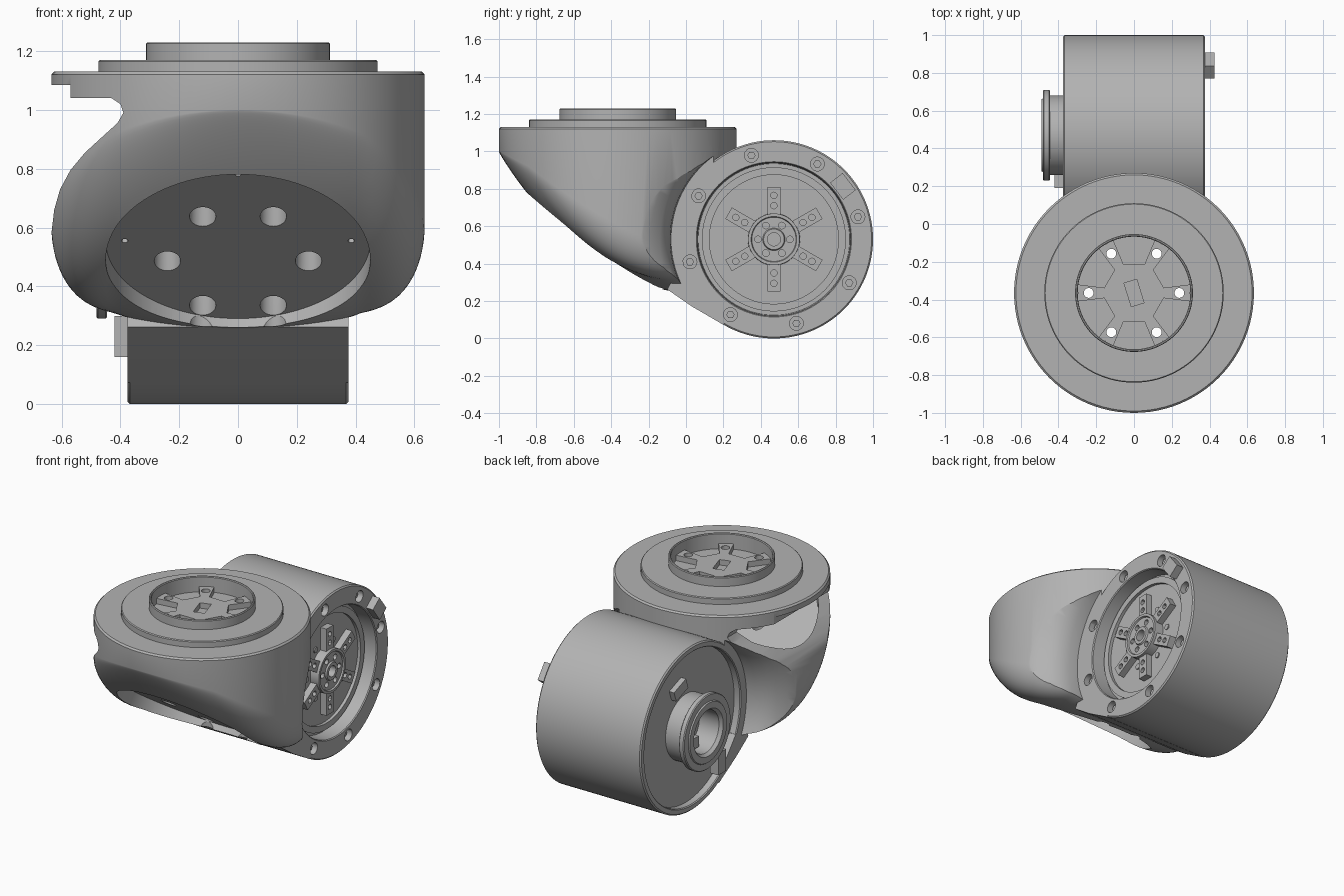
import bpy, bmesh
from math import radians, sin, cos, pi, hypot, sqrt
from mathutils import Matrix, Vector

if "Cube" in bpy.data.objects:
    bpy.data.objects.remove(bpy.data.objects["Cube"])

grey = bpy.data.materials.new("machined grey")
grey.use_nodes = True
grey.diffuse_color = (0.45, 0.45, 0.45, 1)
grey.node_tree.nodes["Principled BSDF"].inputs["Base Color"].default_value = (0.45, 0.45, 0.45, 1)

BODY_Y, BODY_R = -0.365, 0.635
DRUM = Matrix.Translation((0, 0.47, 0.53)) @ Matrix.Rotation(pi / 2, 4, 'Y')   # local z -> +x
TOWER = Matrix.Translation((0, BODY_Y, 0))
FLOOR = Matrix.Translation((0, -0.46, 0.555)) @ Matrix.Rotation(radians(144), 4, 'X')   # local z -> outwards


def finish(name, bm, matrix=Matrix()):
    bm.transform(matrix)
    bm.normal_update()
    bmesh.ops.recalc_face_normals(bm, faces=bm.faces)
    mesh = bpy.data.meshes.new(name)
    bm.to_mesh(mesh)
    bm.free()
    mesh.materials.append(grey)
    ob = bpy.data.objects.new(name, mesh)
    bpy.context.collection.objects.link(ob)
    return ob


def lathe(name, profile, matrix, closed=False, steps=96):
    bm = bmesh.new()
    vs = [bm.verts.new((r, 0, z)) for r, z in profile]
    es = [bm.edges.new(p) for p in zip(vs, vs[1:])]
    if closed:
        es.append(bm.edges.new((vs[-1], vs[0])))
    bmesh.ops.spin(bm, geom=vs + es, cent=(0, 0, 0), axis=(0, 0, 1), angle=2 * pi, steps=steps)
    bmesh.ops.remove_doubles(bm, verts=bm.verts, dist=1e-5)
    return finish(name, bm, matrix)


def rods(name, spots, r, z0, z1, matrix, sides=24):
    bm = bmesh.new()
    for x, y in spots:
        bmesh.ops.create_cone(bm, cap_ends=True, segments=sides, radius1=r, radius2=r, depth=z1 - z0,
                              matrix=Matrix.Translation((x, y, (z0 + z1) / 2)))
    return finish(name, bm, matrix)


def prism(name, points, z0, z1, matrix):
    bm = bmesh.new()
    face = bm.faces.new([bm.verts.new((x, y, z0)) for x, y in points])
    top = bmesh.ops.extrude_face_region(bm, geom=[face])["geom"]
    bmesh.ops.translate(bm, vec=(0, 0, z1 - z0), verts=[v for v in top if isinstance(v, bmesh.types.BMVert)])
    return finish(name, bm, matrix)


def box(name, size, matrix):
    bm = bmesh.new()
    bmesh.ops.create_cube(bm, size=1, matrix=Matrix.Diagonal((*size, 1)))
    return finish(name, bm, matrix)


def cut(target, *cutters):
    bpy.context.view_layer.objects.active = target
    for c in cutters:
        mod = target.modifiers.new("cut", 'BOOLEAN')
        mod.operation, mod.solver, mod.object = 'DIFFERENCE', 'EXACT', c
        bpy.ops.object.modifier_apply(modifier=mod.name)
        bpy.data.objects.remove(c)


def ring(n, r, start=0):
    return [(r * cos(radians(start) + 2 * pi * k / n), r * sin(radians(start) + 2 * pi * k / n)) for k in range(n)]


# Swept underside of the body, rounded towards its sides
def underside(x, y):
    r = hypot(x, y - BODY_Y)
    t = min(1, max(0, (r - 0.45) / (BODY_R - 0.45)))
    side = 0.05 * min(1, abs(x) / 0.42) ** 2
    return 0.25 + side + 0.73 * min(y, 0) ** 2 + (0.02 + 0.19 * (x / BODY_R) ** 2) * (1 - sqrt(1 - t * t))


bm = bmesh.new()
SEG, RINGS = 96, 26
levels = []
for i in range(1, RINGS + 1):
    r = BODY_R * sin(pi / 2 * i / RINGS)
    pts = [(x, y + BODY_Y) for x, y in ring(SEG, r)]
    levels.append([bm.verts.new((x, y, underside(x, y))) for x, y in pts])
for r, z in ((BODY_R, 1.12), (BODY_R - 0.01, 1.13)):
    levels.append([bm.verts.new((x, y + BODY_Y, z)) for x, y in ring(SEG, r)])
for a, b in zip(levels, levels[1:]):
    for k in range(SEG):
        n = (k + 1) % SEG
        bm.faces.new((a[k], a[n], b[n], b[k]))
bm.faces.new(levels[0])
bm.faces.new(levels[-1])
body = finish("body_shell", bm)

# Hollow inside, bounded by a sloping floor and the wall round the drum
cavity = rods("cavity", [(0, 0)], 0.565, 0.15, 1.04, TOWER, 96)
cut(cavity, box("floor_block", (4, 4, 2), FLOOR @ Matrix.Translation((0, 0, 0.91))),
    rods("drum_block", [(0, 0)], 0.63, -1, 1, DRUM, 96))
# Side opening, run along y
opening = prism("opening", [(-0.8, 1.085), (-0.57, 1.085), (-0.57, 1.04), (-0.43, 1.04), (-0.4, 1.02), (-0.39, 0.99),
                            (-0.41, 0.955), (-0.46, 0.91), (-0.52, 0.855), (-0.57, 0.795), (-0.605, 0.73),
                            (-0.625, 0.66), (-0.637, 0.56), (-0.8, 0.5)],
                -1, 1.5, Matrix.Rotation(pi / 2, 4, 'X'))
# Clearance round both drum ends, flared to round off the rear corners of the body
flare = [(0, 0.376), (0.55, 0.376), (0.555, 0.44), (0.575, 0.5), (0.61, 0.55), (0.66, 0.59), (0.7, 0.62),
         (0.74, 0.65), (0.74, 0.8), (0, 0.8)]
cut(body, cavity, opening,
    lathe("clearance_left", flare, DRUM),
    lathe("clearance_right", [(r, -z) for r, z in flare], DRUM),
    rods("drum_seat", [(0, 0)], 0.5, -0.5, 0.5, DRUM, 96),
    rods("pocket", [(0, 0)], 0.45, 0, 0.5, FLOOR, 96),
    rods("floor_holes", ring(6, 0.24), 0.045, 0.15, 1.0, TOWER),
    rods("shaft_holes", ring(6, 0.24), 0.026, 0.95, 1.3, TOWER),
    rods("pin_holes", [(-0.385, 0), (0.385, 0), (0, 0.385)], 0.011, -0.14, 0.14, FLOOR, 12))

# Turntable collar
lathe("turntable_collar", [(0.298, 1.12), (0.298, 1.225), (0.302, 1.23), (0.308, 1.23), (0.312, 1.225),
                           (0.312, 1.17), (0.47, 1.17), (0.475, 1.165), (0.475, 1.12)], TOWER, True)
# Six-armed plate inside the collar
outline = []
for k in range(6):
    turn = Matrix.Rotation(radians(30 + 60 * k), 2)
    for x, y in ((0.28, -0.11), (0.15, -0.055), (0.15, 0.055), (0.28, 0.11)):
        outline.append(turn @ Vector((x, y)))
horn = prism("turntable_horn", outline, 1.12, 1.165, TOWER)
slot = box("slot", (0.07, 0.13, 0.08), TOWER @ Matrix.Translation((0, 0, 1.17)) @ Matrix.Rotation(0.3, 4, 'Z'))
cut(horn, slot, rods("horn_holes", ring(6, 0.24), 0.026, 1, 1.3, TOWER))

# Horizontal drum with recessed ends
drum = lathe("drum", [(0, 0.285), (0.345, 0.285), (0.345, 0.305), (0.385, 0.305), (0.385, 0.28), (0.405, 0.28),
                      (0.41, 0.37), (0.415, 0.376), (0.522, 0.376), (0.53, 0.368), (0.53, -0.368), (0.522, -0.376),
                      (0.495, -0.376), (0.49, -0.37), (0.49, -0.33), (0, -0.33)], DRUM, steps=128)
bolt_spots = ring(8, 0.465, 15)
cut(drum, rods("bolt_holes", bolt_spots, 0.037, 0.325, 0.5, DRUM))
rods("flange_bolts", bolt_spots, 0.022, 0.32, 0.35, DRUM, 6)

# Web joining the underside of the body to the drum
to_x = Matrix(((0, 0, 1, 0), (1, 0, 0, 0), (0, 1, 0, 0), (0, 0, 0, 1)))
prism("drum_web", [(-0.1, 0.262), (0.03, 0.172), (0.2, 0.073), (0.21, 0.1), (0.03, 0.32), (-0.07, 0.32)],
      -0.376, 0.376, to_x)

# Drive horn on the left end
for k in range(6):
    spin = DRUM @ Matrix.Rotation(radians(60 * k), 4, 'Z')
    arm = box("drive_horn_arm", (0.18, 0.07, 0.045), spin @ Matrix.Translation((0.19, 0, 0.305)))
    cut(arm, rods("arm_holes", [(0.18, 0), (0.235, 0)], 0.017, 0.2, 0.5, spin, 12))
hub = lathe("drive_hub", [(0.035, 0.27), (0.035, 0.345), (0.055, 0.345), (0.06, 0.335), (0.118, 0.335),
                          (0.122, 0.345), (0.138, 0.345), (0.14, 0.27)], DRUM, True, 48)
cut(hub, rods("hub_holes", ring(6, 0.085, 30), 0.018, 0.31, 0.5, DRUM, 12))
rods("rim_pins", ring(6, 0.18, 30), 0.018, 0.27, 0.292, DRUM, 12)

# Cable hub on the right end
lathe("cable_hub", [(0.135, -0.32), (0.135, -0.47), (0.15, -0.49), (0.19, -0.49), (0.195, -0.482), (0.235, -0.482),
                    (0.24, -0.476), (0.24, -0.45), (0.235, -0.445), (0.21, -0.445), (0.21, -0.32)], DRUM, True, 64)
box("hub_key", (0.07, 0.1, 0.08), DRUM @ Matrix.Translation((0.09, 0.02, -0.36)))

# Tabs and blocks on the drum ends
box("flange_tab", (0.085, 0.115, 0.08), DRUM @ Matrix.Rotation(radians(127.5), 4, 'Z')
    @ Matrix.Translation((0.465, 0, 0.385)))
box("right_tab", (0.06, 0.08, 0.14), Matrix.Translation((-0.39, 0.23, 0.23)))
box("right_block", (0.05, 0.13, 0.07), Matrix.Translation((-0.34, 0.57, 0.81)) @ Matrix.Rotation(-0.35, 4, 'X'))

# Smooth the curved faces, keep machined edges sharp
bpy.ops.object.select_all(action='DESELECT')
for ob in bpy.context.collection.objects:
    if ob.type == 'MESH' and grey.name in ob.data.materials:
        ob.select_set(True)
        bpy.context.view_layer.objects.active = ob
bpy.ops.object.shade_smooth_by_angle(angle=radians(30))
